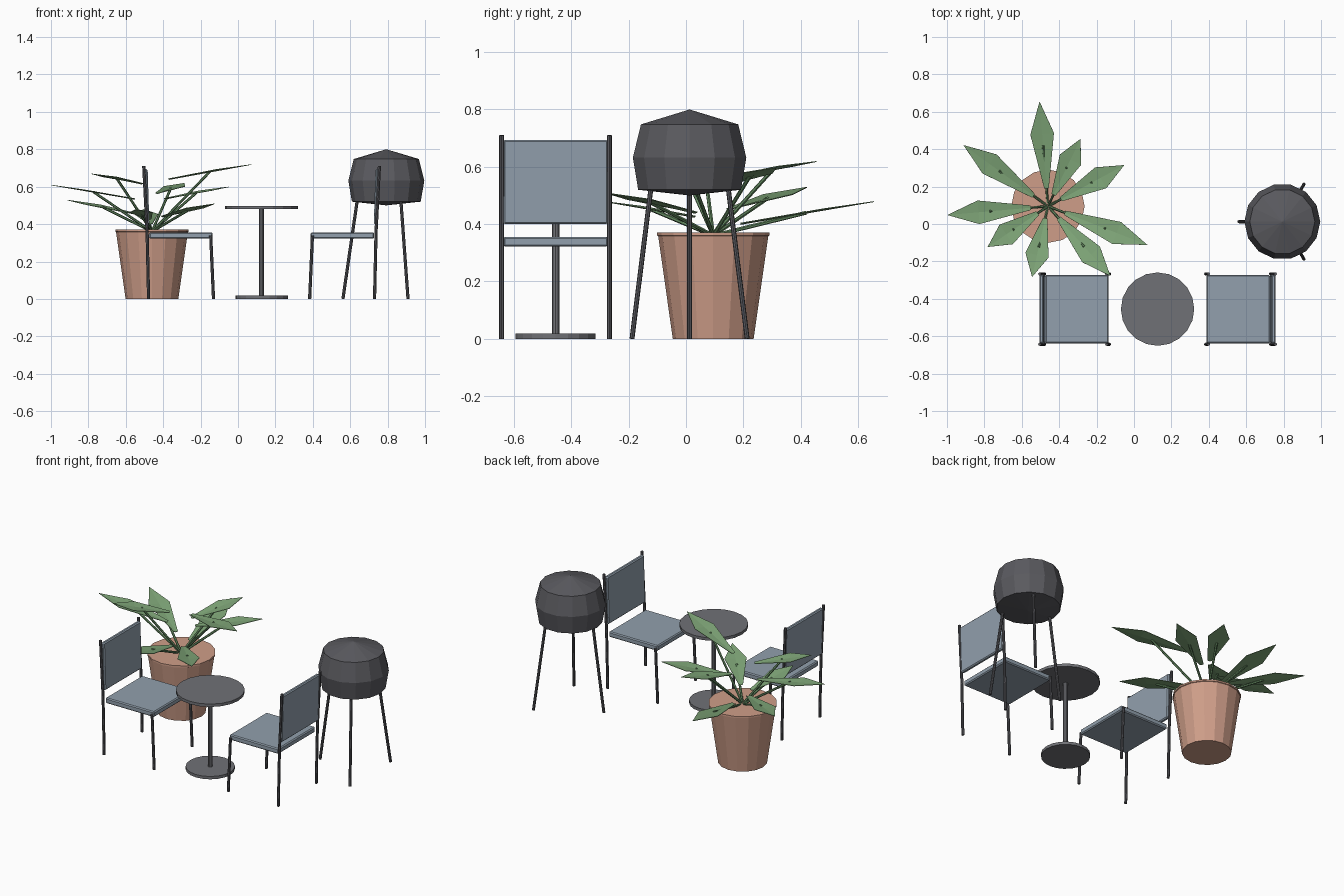
import bpy, bmesh, math
from mathutils import Vector

if "Cube" in bpy.data.objects:
    bpy.data.objects.remove(bpy.data.objects["Cube"])


def material(name, rgb):
    """Flat colour given as 0-255 display values, stored as linear."""
    m = bpy.data.materials.new(name)
    lin = [((c / 255 + 0.055) / 1.055) ** 2.4 for c in rgb]
    m.diffuse_color = (*lin, 1)
    m.use_nodes = True
    m.node_tree.nodes["Principled BSDF"].inputs["Base Color"].default_value = m.diffuse_color
    return m


TERRACOTTA = material("terracotta", (207, 158, 137))
LEAF = material("leaf_green", (128, 167, 121))
STEM = material("stem_green", (100, 138, 97))
FABRIC = material("blue_grey_fabric", (146, 160, 173))
TABLE = material("table_grey", (112, 113, 118))
METAL = material("dark_metal", (90, 90, 95))


def add(name, bm, mat):
    bmesh.ops.recalc_face_normals(bm, faces=bm.faces)
    mesh = bpy.data.meshes.new(name)
    bm.to_mesh(mesh)
    bm.free()
    mesh.materials.append(mat)
    ob = bpy.data.objects.new(name, mesh)
    bpy.context.collection.objects.link(ob)
    return ob


def lathe(name, x, y, profile, sides, mat, turn=0.0):
    """Solid of revolution from (radius, z) points; radius 0 makes a tip."""
    bm = bmesh.new()
    rings = []
    for r, z in profile:
        n = sides if r > 0 else 1
        rings.append([bm.verts.new((x + r * math.cos(turn + math.tau * i / sides),
                                    y + r * math.sin(turn + math.tau * i / sides), z))
                      for i in range(n)])
    for a, b in zip(rings, rings[1:]):
        for i in range(sides):
            j = (i + 1) % sides
            quad = [a[i % len(a)], a[j % len(a)], b[j % len(b)], b[i % len(b)]]
            bm.faces.new(list(dict.fromkeys(quad)))
    for ring in (rings[0], rings[-1]):
        if len(ring) > 1:
            bm.faces.new(ring)
    return add(name, bm, mat)


def rod(name, points, radius, mat, sides=8):
    """Tube along a few points, with one mitred ring per point."""
    bm = bmesh.new()
    pts = [Vector(p) for p in points]
    rings = []
    for k, p in enumerate(pts):
        d = (pts[min(k + 1, len(pts) - 1)] - pts[max(k - 1, 0)]).normalized()
        u = d.cross(Vector((0, 1, 0))).normalized()
        v = d.cross(u)
        rings.append([bm.verts.new(p + radius * (u * math.cos(math.tau * i / sides)
                                                 + v * math.sin(math.tau * i / sides)))
                      for i in range(sides)])
    for a, b in zip(rings, rings[1:]):
        for i in range(sides):
            j = (i + 1) % sides
            bm.faces.new((a[i], a[j], b[j], b[i]))
    bm.faces.new(rings[0])
    bm.faces.new(rings[-1])
    return add(name, bm, mat)


def cushion(name, outline, y, half_width, mat):
    """Side outline in (x, z) extruded across y, with bevelled edges."""
    bm = bmesh.new()
    face = bm.faces.new([bm.verts.new((x, y - half_width, z)) for x, z in outline])
    ext = bmesh.ops.extrude_face_region(bm, geom=[face])
    verts = [g for g in ext["geom"] if isinstance(g, bmesh.types.BMVert)]
    bmesh.ops.translate(bm, verts=verts, vec=(0, 2 * half_width, 0))
    ob = add(name, bm, mat)
    bev = ob.modifiers.new("soft_edge", "BEVEL")
    bev.width = 0.006
    bev.segments = 1
    return ob


# Bistro table
TX, TY = 0.126, -0.455
lathe("table_base", TX, TY, [(0.14, 0), (0.14, 0.018)], 20, TABLE)
lathe("table_pole", TX, TY, [(0.014, 0.018), (0.014, 0.482)], 10, TABLE)
lathe("table_top", TX, TY, [(0.196, 0.48), (0.196, 0.498)], 20, TABLE)

# Two chairs facing each other, mirrored about the table
for side, s in (("left", 1), ("right", -1)):
    def mx(x):
        return TX + s * (x - TX)
    cushion(side + "_seat", [(mx(x), z) for x, z in
            ((-0.475, 0.322), (-0.136, 0.322), (-0.136, 0.356), (-0.475, 0.356))],
            TY, 0.183, FABRIC)
    cushion(side + "_backrest", [(mx(x), z) for x, z in
            ((-0.497, 0.40), (-0.474, 0.40), (-0.483, 0.694), (-0.506, 0.694))],
            TY, 0.183, FABRIC)
    for end, e in (("front", -1), ("back", 1)):
        y = TY + e * 0.188
        rod(f"{side}_chair_post_{end}",
            [(mx(-0.478, ), y, 0), (mx(-0.486), y, 0.36), (mx(-0.504), y, 0.71)],
            0.0085, METAL)
        rod(f"{side}_chair_leg_{end}",
            [(mx(-0.131), y, 0), (mx(-0.146), y, 0.34)], 0.0085, METAL)

# Round grill on three splayed legs
GX, GY = 0.793, 0.0125
lathe("grill_body", GX, GY, [(0, 0.50), (0.184, 0.52), (0.203, 0.632),
                             (0.174, 0.748), (0, 0.80)], 14, METAL)
for k in range(3):
    a = math.pi + k * math.tau / 3
    c, n = math.cos(a), math.sin(a)
    rod(f"grill_leg_{k + 1}", [(GX + 0.232 * c, GY + 0.232 * n, 0),
                               (GX + 0.155 * c, GY + 0.155 * n, 0.53)], 0.0085, METAL)

# Tapered plant pot
PX, PY = -0.46, 0.095
lathe("plant_pot", PX, PY, [(0.141, 0), (0.192, 0.358), (0.196, 0.36), (0.196, 0.37)],
      16, TERRACOTTA)

# Leaves: tip position of each blade, stem rising from the pot centre
TIPS = [(-0.505, 0.655, 0.48), (-0.912, 0.422, 0.53), (-0.998, 0.048, 0.61),
        (-0.783, -0.123, 0.67), (-0.545, -0.283, 0.48), (-0.126, -0.278, 0.51),
        (0.072, -0.112, 0.72), (-0.052, 0.315, 0.60), (-0.286, 0.455, 0.62)]
for k, (tx, ty, tz) in enumerate(TIPS):
    out = Vector((tx - PX, ty - PY, 0))
    length = out.length
    across = Vector((-out.y, out.x, 0)).normalized()

    def on_leaf(t, w=0.0, lift=0.0):
        z = tz - 0.17 * length * (1 - t) + lift
        return Vector((PX, PY, z)) + out * t + across * w
    bm = bmesh.new()
    rows = [[bm.verts.new(on_leaf(t, w, 0.004 if w else 0)) for w in (-h, 0, h)]
            for t, h in ((0.17, 0.012), (0.69, 0.063))]
    tip = bm.verts.new(on_leaf(1))
    for i in range(2):
        bm.faces.new((rows[0][i], rows[0][i + 1], rows[1][i + 1], rows[1][i]))
        bm.faces.new((rows[1][i], rows[1][i + 1], tip))
    blade = add(f"leaf_{k + 1}", bm, LEAF)
    blade.modifiers.new("thickness", "SOLIDIFY").thickness = 0.003
    rod(f"leaf_stem_{k + 1}", [(PX, PY, 0.36), on_leaf(0.58)], 0.007, STEM, 6)
